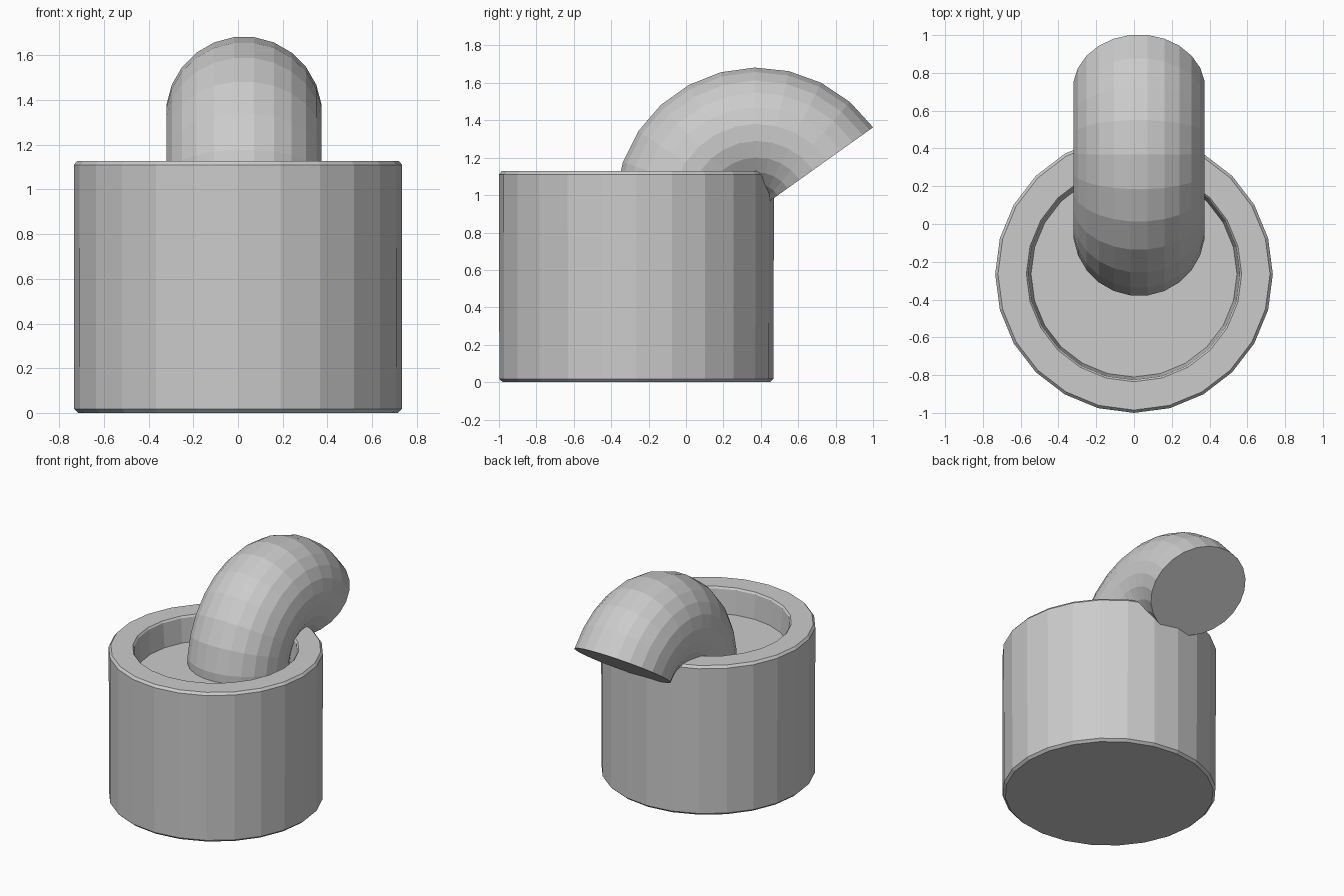
import bpy, bmesh
from math import sin, cos, pi, radians

if "Cube" in bpy.data.objects:
    bpy.data.objects.remove(bpy.data.objects["Cube"])


def ring_solid(name, rings):
    """Skin a list of equal-length point rings and cap both ends."""
    bm = bmesh.new()
    loops = [[bm.verts.new(p) for p in ring] for ring in rings]
    n = len(loops[0])
    for a, b in zip(loops, loops[1:]):
        for i in range(n):
            j = (i + 1) % n
            bm.faces.new((a[i], a[j], b[j], b[i]))
    bm.faces.new(loops[0])
    bm.faces.new(loops[-1])
    bmesh.ops.recalc_face_normals(bm, faces=bm.faces)
    mesh = bpy.data.meshes.new(name)
    bm.to_mesh(mesh)
    bm.free()
    obj = bpy.data.objects.new(name, mesh)
    bpy.context.collection.objects.link(obj)
    return obj


SIDES = 24

# Pot body: turned profile (radius, height) with softened rims and a shallow well
CENTRE_Y = -0.265
profile = [(0.715, 0.005), (0.733, 0.022), (0.735, 1.115), (0.72, 1.133),
           (0.57, 1.133), (0.56, 1.12), (0.545, 0.94)]
pot = ring_solid("pot_body", [
    [(r * cos(2 * pi * i / SIDES), CENTRE_Y + r * sin(2 * pi * i / SIDES), z)
     for i in range(SIDES)] for r, z in profile])
pot.location.z = -0.005

# Bent pipe: round section swept on an arc from the well out over the back rim
PIPE_X, ARC_Y, ARC_Z = 0.027, 0.38, 0.92
BEND_R, PIPE_R, STEPS = 0.415, 0.35, 11
START, END = radians(188), radians(35.5)
rings = []
for s in range(STEPS + 1):
    a = START + (END - START) * s / STEPS
    ring = []
    for i in range(SIDES):
        t = 2 * pi * (i + 0.5) / SIDES
        d = BEND_R + PIPE_R * cos(t)
        ring.append((PIPE_X + PIPE_R * sin(t), ARC_Y + d * cos(a), ARC_Z + d * sin(a)))
    rings.append(ring)
pipe = ring_solid("bent_pipe", rings)

# Fuse the pipe into the pot so no inner surfaces remain
union = pot.modifiers.new("fuse_pipe", 'BOOLEAN')
union.operation = 'UNION'
union.solver = 'EXACT'
union.object = pipe
bpy.context.view_layer.objects.active = pot
pot.select_set(True)
bpy.ops.object.modifier_apply(modifier=union.name)
bpy.data.objects.remove(pipe)
